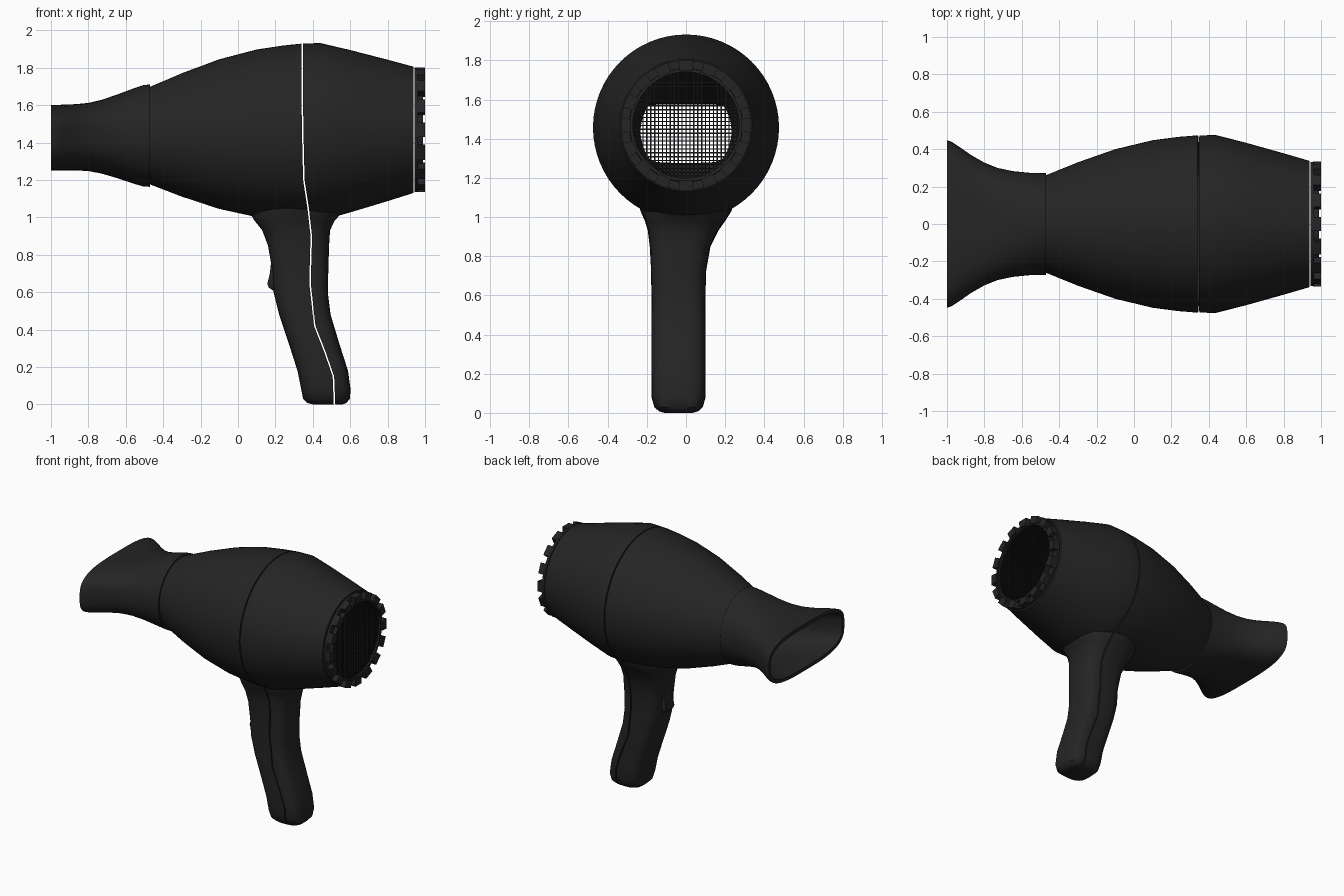
import bpy, bmesh, math
from mathutils import Vector

if "Cube" in bpy.data.objects:
    bpy.data.objects.remove(bpy.data.objects["Cube"])


def material(name, value):
    mat = bpy.data.materials.new(name)
    mat.use_nodes = True
    color = (value, value, value, 1)
    mat.diffuse_color = color
    mat.node_tree.nodes["Principled BSDF"].inputs["Base Color"].default_value = color
    return mat


plastic = material("matte black plastic", 0.018)
mesh_black = material("deep black mesh", 0.01)


def finish(name, bm, mat):
    bmesh.ops.recalc_face_normals(bm, faces=bm.faces)
    me = bpy.data.meshes.new(name)
    bm.to_mesh(me)
    bm.free()
    me.materials.append(mat)
    ob = bpy.data.objects.new(name, me)
    bpy.context.collection.objects.link(ob)
    return ob


def activate(ob):
    bpy.ops.object.select_all(action="DESELECT")
    ob.select_set(True)
    bpy.context.view_layer.objects.active = ob


def smooth(ob):
    activate(ob)
    bpy.ops.object.shade_smooth_by_angle(angle=math.radians(35))


def loft(name, rings, mat, hollow):
    """Skin a row of rings; hollow joins the last ring to the first, else cap both ends."""
    bm = bmesh.new()
    rows = [[bm.verts.new(p) for p in ring] for ring in rings]
    n = len(rows[0])
    pairs = list(zip(rows, rows[1:]))
    if hollow:
        pairs.append((rows[-1], rows[0]))
    else:
        bm.faces.new(rows[0])
        bm.faces.new(rows[-1])
    for a, b in pairs:
        for i in range(n):
            j = (i + 1) % n
            bm.faces.new((a[i], a[j], b[j], b[i]))
    return finish(name, bm, mat)


def superellipse(a, b, power, count):
    points = []
    for i in range(count):
        t = math.tau * i / count
        c, s = math.cos(t), math.sin(t)
        points.append((math.copysign(abs(c) ** (2 / power), c) * a,
                       math.copysign(abs(s) ** (2 / power), s) * b))
    return points


def axis_z(x):
    # The barrel axis climbs slightly toward the intake
    return 1.455 + 0.022 * (x - 0.35)


def barrel_ring(x, ry, rz, power=2, count=64):
    return [Vector((x, u, axis_z(x) + v)) for u, v in superellipse(ry, rz, power, count)]


def tube(name, sections, wall, mat):
    outer = [barrel_ring(*s) for s in sections]
    inner = [barrel_ring(x, ry - wall, rz - wall, p) for x, ry, rz, p in reversed(sections)]
    return loft(name, outer + inner, mat, True)


# Barrel shell
profile = [(-.48, .257), (-.3, .33), (-.1, .4), (.1, .448), (.24, .466), (.34, .474),
           (.44, .475), (.6, .434), (.8, .378), (.937, .338)]
body = tube("body_shell", [(x, r, r, 2) for x, r in profile], 0.025, plastic)

# Flattened concentrator nozzle
nozzle = tube("nozzle", [
    (-1, .448, .175, 3.2), (-.975, .44, .175, 3.2), (-.93, .41, .176, 3.1),
    (-.87, .368, .177, 2.9), (-.8, .328, .182, 2.7), (-.73, .3, .197, 2.5),
    (-.65, .283, .222, 2.3), (-.56, .274, .254, 2.1), (-.51, .272, .27, 2),
    (-.47, .272, .274, 2)], 0.025, plastic)

# Handle, from the flare under the barrel to the rounded foot
sections = [
    (1.12, .08, .54, -.26, .26, 2), (1.03, .06, .56, -.232, .232, 2.2),
    (.98, .09, .515, -.21, .2, 2.5), (.93, .13, .492, -.195, .165, 2.8),
    (.85, .16, .487, -.185, .125, 3), (.72, .183, .483, -.178, .102, 3.5),
    (.6, .19, .48, -.177, .1, 3.5), (.48, .22, .495, -.177, .1, 3.5),
    (.33, .27, .54, -.177, .1, 3.5), (.18, .318, .588, -.177, .1, 3.5),
    (.08, .338, .602, -.176, .1, 3.5), (.03, .348, .598, -.162, .086, 3.2),
    (.008, .37, .58, -.138, .062, 3), (0, .4, .56, -.11, .034, 3)]
rings = []
for z, x0, x1, y0, y1, power in sections:
    shape = superellipse((x1 - x0) / 2, (y1 - y0) / 2, power, 40)
    rings.append([Vector(((x0 + x1) / 2 + u, (y0 + y1) / 2 + v, z)) for u, v in shape])
handle = loft("handle", rings, plastic, False)

# Thin wavy parting gap between the two housing halves
seam = [(.343, 2.1), (.345, 1.5), (.352, 1.2), (.375, 1.05), (.392, .9), (.385, .65),
        (.41, .42), (.465, .28), (.51, .15), (.52, -.1)]
gap = 0.004
cutter = loft("seam_cutter", [[Vector((x + dx, y, z)) for dx, y in
              ((-gap, -1), (gap, -1), (gap, 1), (-gap, 1))] for x, z in seam], plastic, False)
cutter.hide_render = True
for ob in (body, handle):
    activate(ob)
    mod = ob.modifiers.new("parting_gap", "BOOLEAN")
    mod.operation = "DIFFERENCE"
    mod.solver = "EXACT"
    mod.object = cutter
    bpy.ops.object.modifier_apply(modifier=mod.name)
bpy.data.objects.remove(cutter)

# Thumb switch on the outlet side of the handle
switch_rings = []
for z, x, half in ((.81, .19, .045), (.77, .178, .055), (.7, .17, .058),
                   (.645, .157, .058), (.625, .163, .055), (.6, .2, .045)):
    switch_rings.append([Vector((px, -.04 + py, z)) for px, py in
                         ((x, -half * .8), (x, half * .8), (x + .02, half),
                          (.26, half), (.26, -half), (x + .02, -half))])
switch = loft("thumb_switch", switch_rings, plastic, False)

# Intake cap: base ring, inner frame and castellated teeth
base_ring = tube("intake_base_ring", [(.945, .332, .332, 2), (.963, .332, .332, 2)], .06, plastic)
frame = tube("intake_frame", [(.955, .29, .29, 2), (.99, .288, .288, 2)], .016, plastic)
for ob in (body, nozzle, handle, switch, base_ring, frame):
    smooth(ob)

TEETH = 16
bm = bmesh.new()
for k in range(TEETH):
    mid = math.tau * k / TEETH
    corners = []
    for x in (.958, 1):
        for radius, side in ((.283, -1), (.283, 1), (.335, 1), (.335, -1)):
            t = mid + side * math.tau / TEETH * .29
            corners.append(bm.verts.new((x, radius * math.sin(t),
                                         axis_z(.95) + radius * math.cos(t))))
    lo, hi = corners[:4], corners[4:]
    bm.faces.new(lo)
    bm.faces.new(hi)
    for i in range(4):
        j = (i + 1) % 4
        bm.faces.new((lo[i], lo[j], hi[j], hi[i]))
finish("intake_teeth", bm, plastic)

# Fine woven intake screen
bm = bmesh.new()
radius, pitch, wire = .278, .02, .003
steps = int(radius / pitch)
for k in range(-steps, steps + 1):
    off = k * pitch
    half = math.sqrt(radius ** 2 - off ** 2)
    for upright in (False, True):
        cube = bmesh.ops.create_cube(bm, size=2)["verts"]
        scale = (wire, wire, half) if upright else (wire, half, wire)
        move = (.972, off, axis_z(.95)) if upright else (.976, 0, axis_z(.95) + off)
        bmesh.ops.scale(bm, vec=scale, verts=cube)
        bmesh.ops.translate(bm, vec=move, verts=cube)
finish("intake_screen", bm, mesh_black)
